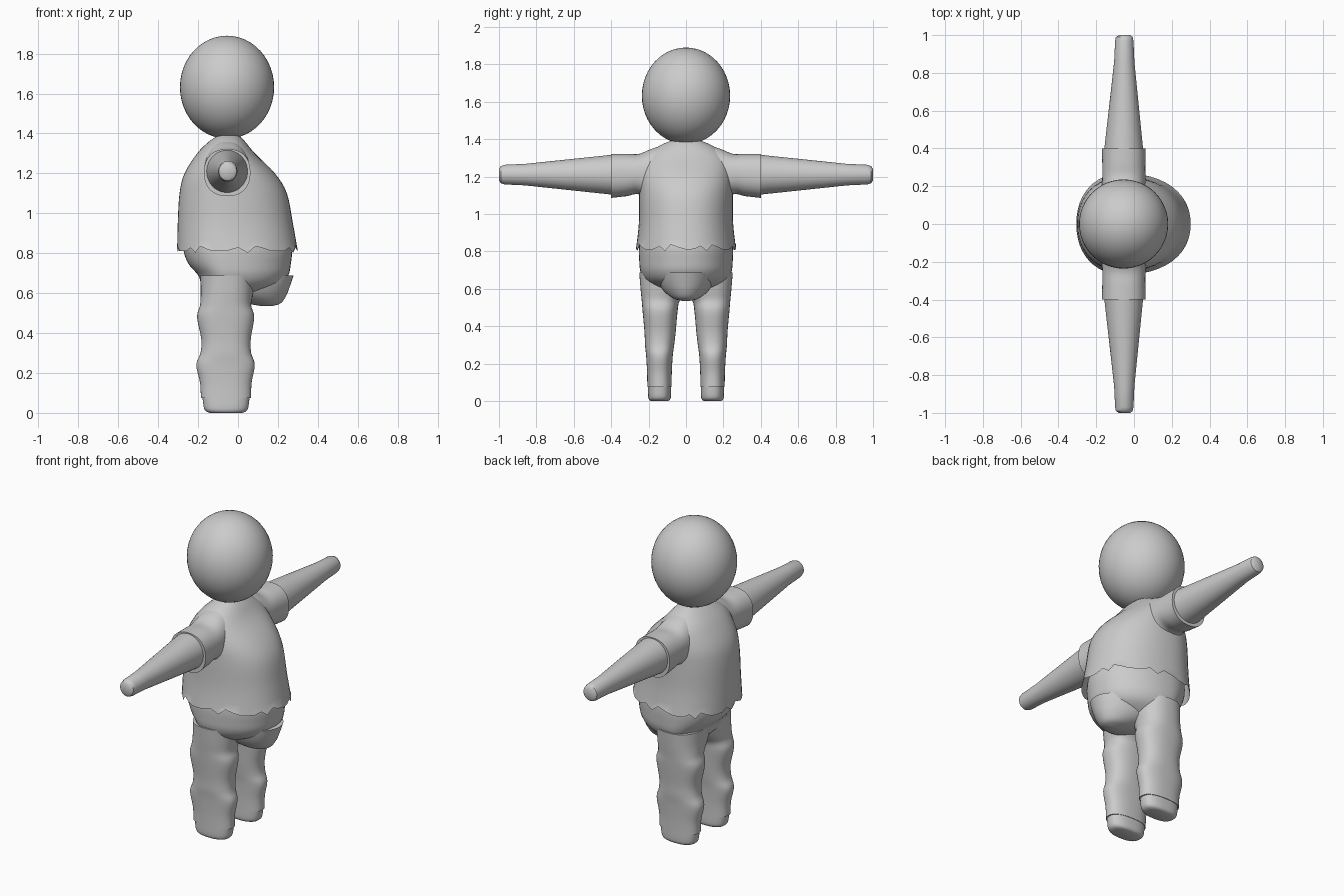
import bpy, bmesh, math

N = 48


def spline(p0, p1, p2, p3, t):
    return [0.5 * (2*b + (c-a)*t + (2*a-5*b+4*c-d)*t*t + (3*b-a-3*c+d)*t**3)
            for a, b, c, d in zip(p0, p1, p2, p3)]


def loft(name, sections, axis='Z', power=2.0, centre=None, smooth=True,
         cap=(True, True), mirror=False, edge=None):
    """Skin rounded rings (t, a_min, a_max, b_min, b_max) along an axis."""
    rows = []
    n = len(sections)
    if smooth:
        for i in range(n - 1):
            pts = [sections[max(0, min(n - 1, j))] for j in range(i - 1, i + 3)]
            rows += [spline(*pts, k / 4) for k in range(4)]
        rows.append(sections[-1])
    else:
        rows = sections
    bm = bmesh.new()
    rings = []
    for r, (t, a0, a1, b0, b1) in enumerate(rows):
        mid = (a0 + a1) / 2 if centre is None else centre
        ring = []
        for i in range(N):
            ang = 2 * math.pi * i / N
            c, s = math.cos(ang), math.sin(ang)
            c = math.copysign(abs(c) ** (2 / power), c)
            s = math.copysign(abs(s) ** (2 / power), s)
            a = mid + c * ((a1 - mid) if c > 0 else (mid - a0))
            b = (b0 + b1) / 2 + s * (b1 - b0) / 2
            h = t + (edge(i) if edge and r == 0 else 0)
            ring.append(bm.verts.new((a, b, h) if axis == 'Z' else (a, h, b)))
        rings.append(ring)
    for lo, hi in zip(rings, rings[1:]):
        for i in range(N):
            j = (i + 1) % N
            bm.faces.new((lo[i], lo[j], hi[j], hi[i]))
    if cap[0]:
        bm.faces.new(rings[0])
    if cap[1]:
        bm.faces.new(rings[-1])
    bmesh.ops.recalc_face_normals(bm, faces=bm.faces)
    mesh = bpy.data.meshes.new(name)
    bm.to_mesh(mesh)
    bm.free()
    ob = bpy.data.objects.new(name, mesh)
    bpy.context.collection.objects.link(ob)
    if mirror:
        m = ob.modifiers.new("Mirror", 'MIRROR')
        m.use_axis = (False, True, False)
    shade(ob)
    return ob


def shade(ob):
    bpy.ops.object.select_all(action='DESELECT')
    ob.select_set(True)
    bpy.context.view_layer.objects.active = ob
    bpy.ops.object.shade_smooth_by_angle(angle=math.radians(40))


# Head
bpy.ops.mesh.primitive_uv_sphere_add(segments=48, ring_count=24, radius=1, location=(-0.055, 0, 1.632))
head = bpy.context.object
head.name = "head"
head.scale = (0.236, 0.236, 0.258)
shade(head)

# Shirt with a ragged hem, pointed forward over the belly
zig = [0.0, 0.012, 0.03, -0.008, 0.018, 0.002]
loft("shirt", [
    (0.81, -0.305, 0.30, -0.268, 0.268),
    (0.95, -0.302, 0.275, -0.252, 0.252),
    (1.10, -0.293, 0.245, -0.25, 0.25),
    (1.20, -0.268, 0.185, -0.248, 0.248),
    (1.30, -0.205, 0.085, -0.225, 0.225),
    (1.36, -0.145, 0.035, -0.15, 0.15),
    (1.39, -0.10, 0.005, -0.085, 0.085)],
    power=2.2, centre=-0.055, cap=(False, True), edge=lambda i: zig[(i * 5 + i // 7) % 6])

# Sleeves
loft("sleeve", [
    (0.10, -0.17, 0.06, 1.02, 1.372),
    (0.18, -0.17, 0.06, 1.05, 1.35),
    (0.25, -0.168, 0.06, 1.105, 1.322),
    (0.32, -0.168, 0.06, 1.095, 1.322),
    (0.40, -0.17, 0.062, 1.086, 1.322)],
    axis='Y', power=2.3, mirror=True)

# Arms with rounded ends
loft("arm", [
    (0.30, -0.165, 0.055, 1.10, 1.32),
    (0.40, -0.157, 0.048, 1.104, 1.316),
    (0.86, -0.105, 0.002, 1.153, 1.268),
    (0.97, -0.10, -0.003, 1.158, 1.263),
    (0.99, -0.096, -0.007, 1.164, 1.256),
    (1.00, -0.08, -0.02, 1.18, 1.24)],
    axis='Y', smooth=False, mirror=True)

# Belly and lower back below the shirt
loft("belly", [
    (0.59, -0.13, 0.10, -0.15, 0.15),
    (0.64, -0.18, 0.21, -0.215, 0.215),
    (0.69, -0.20, 0.252, -0.243, 0.243),
    (0.75, -0.25, 0.265, -0.25, 0.25),
    (0.83, -0.275, 0.27, -0.25, 0.25),
    (0.95, -0.27, 0.24, -0.23, 0.23)],
    power=2.1, centre=-0.055)

# Front of the trousers hanging under the belly
loft("trouser_front", [
    (0.535, 0.12, 0.17, -0.02, 0.02),
    (0.55, 0.04, 0.215, -0.07, 0.07),
    (0.59, -0.10, 0.243, -0.12, 0.12),
    (0.64, -0.15, 0.262, -0.148, 0.148),
    (0.688, -0.17, 0.278, -0.158, 0.158)])

# Trouser legs with soft folds
loft("trouser_leg", [
    (0.075, -0.186, 0.066, 0.077, 0.207),
    (0.15, -0.190, 0.068, 0.076, 0.208),
    (0.24, -0.209, 0.084, 0.071, 0.213),
    (0.30, -0.188, 0.066, 0.063, 0.219),
    (0.37, -0.184, 0.064, 0.055, 0.222),
    (0.48, -0.205, 0.081, 0.045, 0.232),
    (0.54, -0.190, 0.066, 0.032, 0.237),
    (0.60, -0.187, 0.075, -0.02, 0.243),
    (0.688, -0.188, 0.085, -0.06, 0.25)],
    power=2.4, mirror=True)

# Feet
loft("foot", [
    (0.0, -0.14, 0.02, 0.095, 0.188),
    (0.008, -0.16, 0.04, 0.085, 0.198),
    (0.03, -0.172, 0.052, 0.08, 0.203),
    (0.10, -0.18, 0.06, 0.08, 0.203)],
    power=2.5, mirror=True)
